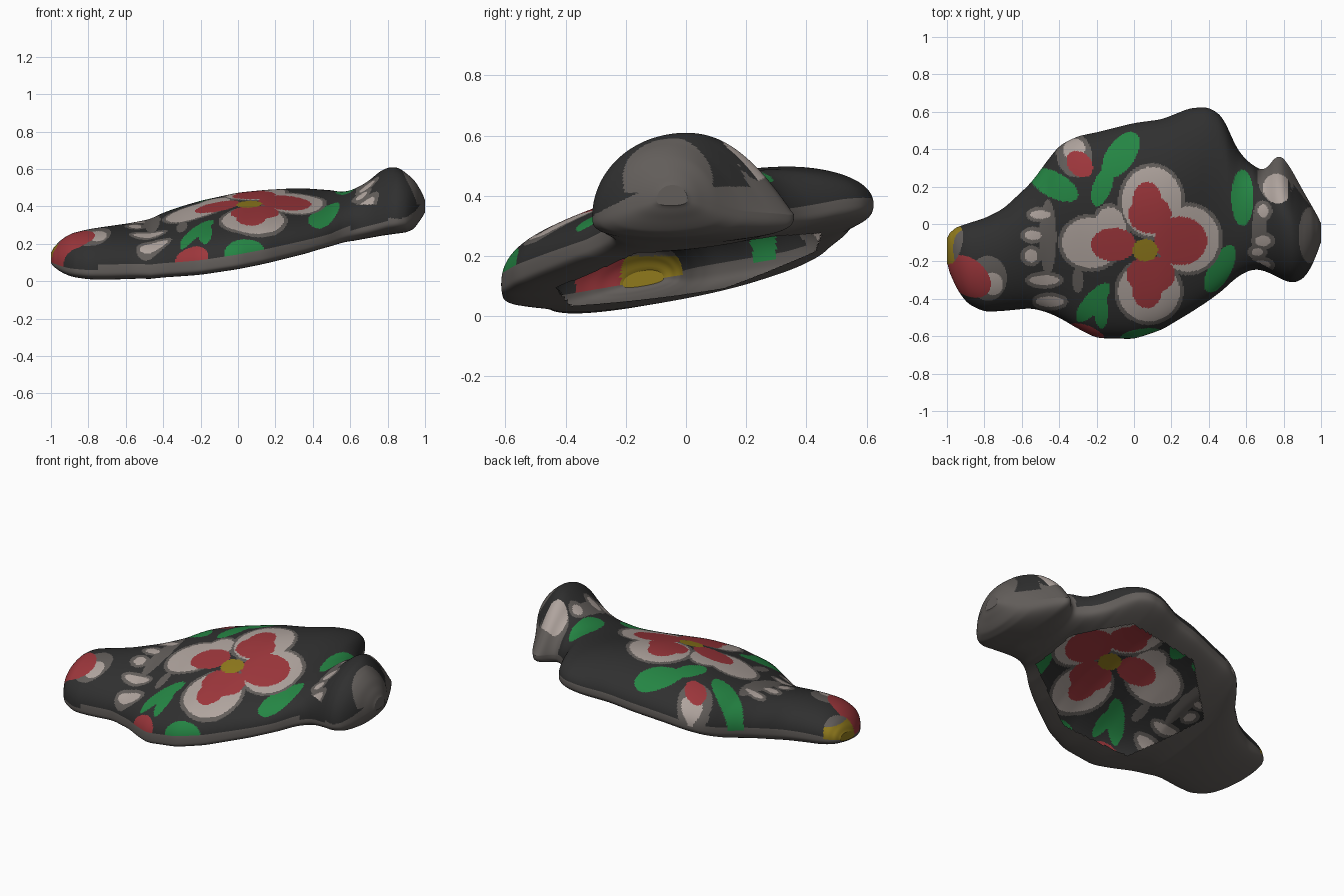
import bpy, bmesh, math

if "Cube" in bpy.data.objects:
    bpy.data.objects.remove(bpy.data.objects["Cube"])

# Flat colours (linear)
PALETTE = [("black_glaze", (.029, .029, .029)), ("taupe", (.122, .110, .102)),
           ("pale_pink", (.43, .37, .34)), ("red", (.34, .038, .045)),
           ("leaf_green", (.018, .235, .057)), ("yellow", (.28, .195, .012))]
BLACK, TAUPE, PALE, RED, GREEN, YELLOW = range(6)

# Stations along the body: x, front edge y, back edge y, crown height over rim
STATIONS = [(-1.0, -.20, -.08, .03), (-.98, -.29, -.03, .08), (-.9, -.42, .0, .145),
            (-.8, -.47, .03, .17), (-.7, -.465, .08, .18), (-.55, -.45, .22, .185),
            (-.47, -.47, .33, .187), (-.4, -.50, .42, .20), (-.3, -.56, .47, .212),
            (-.2, -.61, .49, .227), (0, -.615, .54, .235), (.15, -.565, .56, .222),
            (.3, -.475, .62, .195), (.4, -.41, .625, .175), (.48, -.35, .57, .165),
            (.53, -.30, .44, .17), (.58, -.265, .36, .17), (.64, -.24, .31, .19),
            (.7, -.25, .28, .22), (.77, -.285, .38, .27), (.82, -.31, .33, .28),
            (.87, -.315, .24, .265), (.93, -.27, .13, .20), (.98, -.16, .05, .11),
            (1.0, -.09, .0, .04)]

# Opening underneath, counter-clockwise
OPENING = [(.58, -.16), (.60, .16), (.38, .45), (-.07, .43), (-.40, .13),
           (-.27, -.38), (.15, -.43)]

# Painted ovals, first match wins: x, y, half length, half width, angle, colour
PETALS = [(.085, .05, .115, .10), (.07, .13, .075, .095), (.25, -.09, .14, .13),
          (-.11, -.11, .12, .09), (.09, -.27, .13, .10), (.07, -.35, .08, .10)]
PETAL_RIMS = [(.095, .12, .16, .185), (.29, -.08, .165, .175), (-.23, -.10, .155, .135),
              (-.13, -.05, .09, .14), (.08, -.36, .165, .16)]
SPOTS = [(-.50, .05, .055, .022), (-.54, -.06, .045, .025), (-.55, -.17, .035, .035),
         (-.48, -.30, .08, .026), (-.45, -.415, .075, .028), (.69, .07, .028, .035),
         (.69, -.09, .042, .028), (.66, -.15, .03, .02), (.68, -.22, .05, .025)]
PAINT = [(.06, -.14, .068, .06, 0, YELLOW)]
PAINT += [(*p, 0, RED) for p in PETALS]
PAINT += [(*p, 0, PALE) for p in PETAL_RIMS]
PAINT += [(x, y, a + .02, b + .02, 0, TAUPE) for x, y, a, b in PETAL_RIMS]
PAINT += [  # leaves
    (-.07, .37, .14, .075, 55, GREEN), (-.17, .20, .11, .05, 70, GREEN),
    (-.43, .21, .145, .068, -28, GREEN), (.58, .14, .06, .15, 0, GREEN),
    (.46, -.24, .14, .06, 62, GREEN), (-.22, -.42, .13, .05, 50, GREEN),
    (-.18, -.45, .11, .04, 95, GREEN), (.04, -.595, .115, .035, 8, GREEN),
    # buds
    (-.29, .32, .08, .06, -45, RED), (-.32, .40, .06, .055, 30, PALE),
    (-.32, .37, .12, .095, 100, TAUPE), (-.25, -.58, .10, .035, -22, RED),
    # tail end
    (-.97, -.11, .11, .05, 75, YELLOW), (-.89, -.28, .14, .095, -38, RED),
    (-.755, -.32, .055, .06, 15, PALE), (-.78, -.29, .10, .12, 0, TAUPE),
    # neck and head
    (.765, .19, .075, .08, 20, PALE), (.76, .25, .10, .13, 0, TAUPE),
    (.94, -.06, .06, .15, 0, TAUPE)]
PAINT += [(*s, 0, PALE) for s in SPOTS]
PAINT += [(x, y, a + .022, b + .02, 0, TAUPE) for x, y, a, b in SPOTS]
PAINT += [(-.46, -.07, .045, .20, 0, TAUPE), (.67, -.07, .04, .19, 0, TAUPE),
          (-.30, -.30, .03, .07, 0, TAUPE)]


def lerp(a, b, t):
    return a + (b - a) * max(0, min(1, t))


def station(x):
    x = max(-1, min(1, x))
    for s, e in zip(STATIONS, STATIONS[1:]):
        if x <= e[0]:
            t = (x - s[0]) / (e[0] - s[0])
            return [lerp(s[k], e[k], t) for k in (1, 2, 3)]
    return list(STATIONS[-1][1:])


def smooth_station(x):
    r = min(.03, 1 - abs(x))
    rows = [station(x + r * k / 3) for k in range(-3, 4)]
    return [sum(c) / len(rows) for c in zip(*rows)]


def oval_colour(x, y):
    for px, py, a, b, ang, col in PAINT:
        c, s = math.cos(math.radians(ang)), math.sin(math.radians(ang))
        u, v = (x - px) * c + (y - py) * s, (y - py) * c - (x - px) * s
        if (u / a) ** 2 + (v / b) ** 2 < 1:
            return col
    return BLACK


def paint(m, j):
    """Colour of a top face from its position and its step j from back rim to front rim."""
    x, y, z = m
    if x > .8 and z < .43 + .5 * min(0, y + .12):      # bare underside of the head
        return TAUPE
    if x > .6 and y < 0 and z < .41:                   # plain front of the neck
        return BLACK
    if x > -.75 and j >= NTOP - 6:                     # bare front rim
        return TAUPE
    col = oval_colour(x, y)
    if j < 5 and col == BLACK:                         # bare back rim
        return TAUPE
    if col == YELLOW and x < -.8 and z > .20:          # band above the tail tip
        return TAUPE
    return BLACK if col == PALE and x > .82 else col


def in_opening(x, y):
    return all((b[0] - a[0]) * (y - a[1]) - (b[1] - a[1]) * (x - a[0]) > 0
               for a, b in zip(OPENING, OPENING[1:] + OPENING[:1]))


NX, NTOP, NBOT = 330, 190, 120


def section(x):
    """Closed ring of points: domed top, then flatter underside."""
    lo, hi, crown = smooth_station(x)
    mid, half = (lo + hi) / 2, (hi - lo) / 2
    base = max(.14, .21 + .15 * x) + lerp(0, .03, (x - .9) / .1)
    slope = lerp(.17, .02, (x - .5) / .3)
    depth = min(.082, crown * .45)
    lean = .2 * lerp(0, 1, (x + .6) / .3) * lerp(1, 0, (x - .35) / .2)
    back = lerp(.95, 2.2, (x - .64) / .14) if x < .85 else lerp(2.2, 1.0, (x - .85) / .1)
    front = lerp(.8, 1.0, (x - .64) / .14)
    pts = []
    for j in range(NTOP + NBOT):
        top = j < NTOP
        ang = math.pi * (j / NTOP if top else 1 + (j - NTOP) / NBOT)
        c, s = math.cos(ang), abs(math.sin(ang))
        y = mid + half * c
        rim = base + slope * y
        if top:
            z = rim + crown * (1 + lean * c * s * s) * s ** (back if c > 0 else front)
        else:
            z = rim - depth * s ** .6
        pts.append((x, y, max(z, 0)))
    return pts


# Hollow painted body with tail and head in one loft
bm = bmesh.new()
rings = []
for i in range(NX + 1):
    u = -1 + 2 * i / NX
    x = .65 * u + .35 * math.sin(u * math.pi / 2)   # closer rings at both ends
    rings.append([bm.verts.new(p) for p in section(x)])
n = NTOP + NBOT
holes = []
for a, b in zip(rings, rings[1:]):
    for j in range(n):
        k = (j + 1) % n
        f = bm.faces.new((a[j], b[j], b[k], a[k]))
        f.smooth = True
        m = f.calc_center_median()
        f.material_index = paint(m, j) if j < NTOP else TAUPE
        if j >= NTOP and in_opening(m.x, m.y):
            holes.append(f)
for ring, col in ((rings[0], YELLOW), (rings[-1], TAUPE)):
    bm.faces.new(ring).material_index = col
bmesh.ops.recalc_face_normals(bm, faces=bm.faces[:])
bmesh.ops.delete(bm, geom=holes, context='FACES')
# Soften the creases between stations
for _ in range(4):
    bmesh.ops.smooth_vert(bm, verts=[v for v in bm.verts if not v.is_boundary], factor=.5,
                          use_axis_x=False, use_axis_y=True, use_axis_z=True)

mesh = bpy.data.meshes.new("painted_shell")
bm.to_mesh(mesh)
bm.free()
for name, rgb in PALETTE:
    mat = bpy.data.materials.new(name)
    mat.diffuse_color = (*rgb, 1)
    mat.use_nodes = True
    mat.node_tree.nodes["Principled BSDF"].inputs["Base Color"].default_value = mat.diffuse_color
    mesh.materials.append(mat)
obj = bpy.data.objects.new("painted_shell", mesh)
bpy.context.collection.objects.link(obj)
